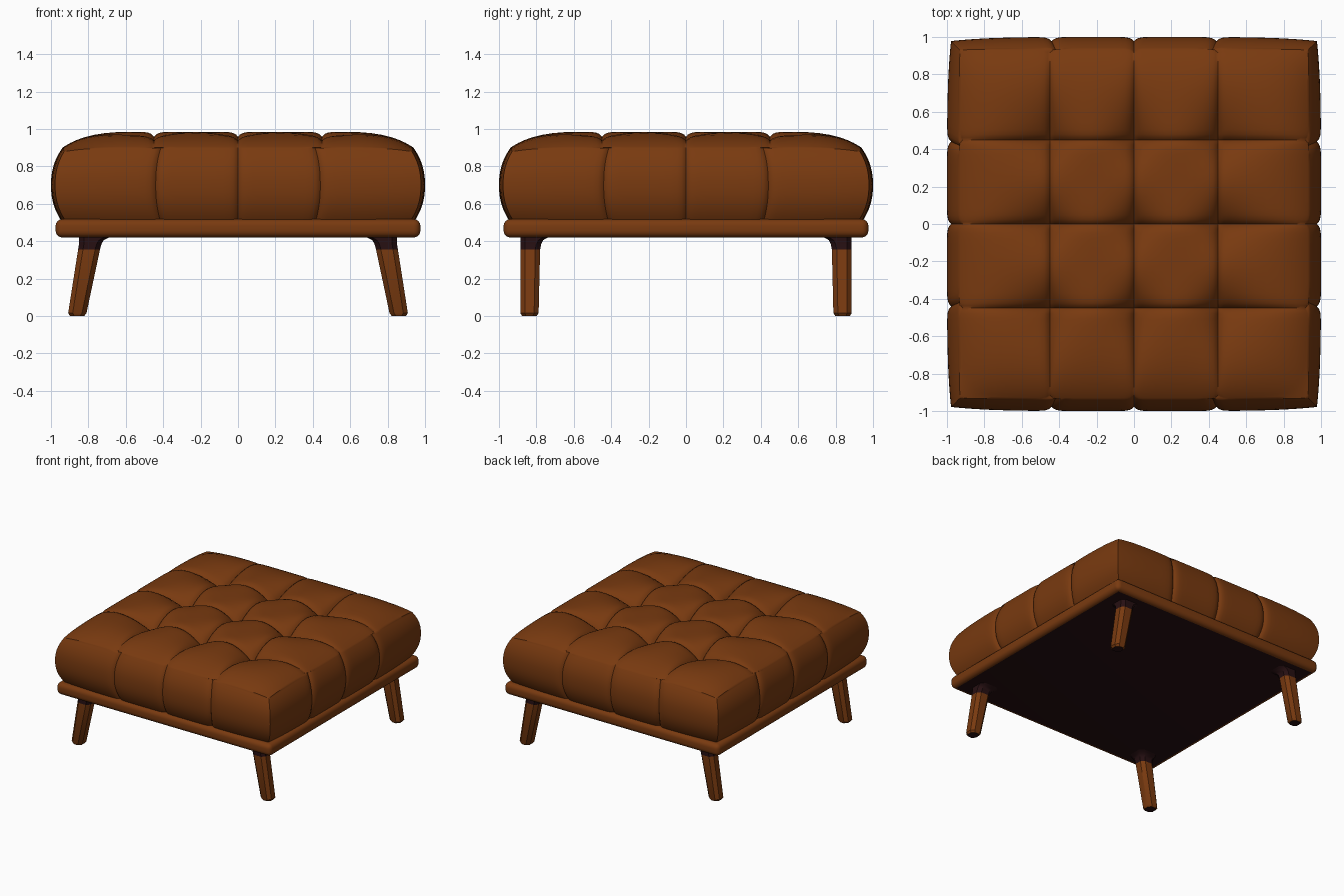
import bpy, bmesh, math

if "Cube" in bpy.data.objects:
    bpy.data.objects.remove(bpy.data.objects["Cube"])


def material(name, rgb):
    m = bpy.data.materials.new(name)
    m.diffuse_color = (*rgb, 1.0)
    m.use_nodes = True
    m.node_tree.nodes["Principled BSDF"].inputs["Base Color"].default_value = m.diffuse_color
    return m


brown = material("brown leather and wood", (0.19, 0.042, 0.005))
dark = material("dark brown", (0.020, 0.005, 0.006))


def finish(name, bm, angle=40):
    bmesh.ops.recalc_face_normals(bm, faces=bm.faces)
    me = bpy.data.meshes.new(name)
    bm.to_mesh(me)
    bm.free()
    me.materials.append(brown)
    me.materials.append(dark)
    ob = bpy.data.objects.new(name, me)
    bpy.context.collection.objects.link(ob)
    bpy.ops.object.select_all(action='DESELECT')
    ob.select_set(True)
    bpy.context.view_layer.objects.active = ob
    bpy.ops.object.shade_smooth_by_angle(angle=math.radians(angle))
    return ob


# Tufted cushion: a unit grid with walls, then shaped by its cell position
SEAMS = (-1.0, -0.45, 0.0, 0.45, 1.0)
CELL = 14
N = 4 * CELL
ROWS = 18


def cell_coord(t):
    """Grid position 0..N -> (plan position, seam crease, tuft pull)."""
    c = min(int(t // CELL), 3)
    s = t / CELL - c
    s = s - math.sin(2 * math.pi * s) * 0.11       # denser rows near the seams
    pos = SEAMS[c] + (SEAMS[c + 1] - SEAMS[c]) * s
    near = min(abs(pos - k) for k in SEAMS[1:4])
    crease = math.exp(-near / 0.018)
    if c == 0:
        pull = s ** 2.5
    elif c == 3:
        pull = (1 - s) ** 2.5
    else:
        pull = abs(2 * s - 1) ** 2
    return pos, crease, pull


def edge_drop(p):
    return max(0.0, (abs(p) - 0.55) / 0.45) ** 2.6


def half_width(z):
    return 1.0 - 0.055 * abs((z - 0.70) / 0.19) ** 2.3


def shape(i, j, w):
    u, cu, pu = cell_coord(i)
    v, cv, pv = cell_coord(j)
    eu, ev = edge_drop(u), edge_drop(v)
    top = 0.985 - 0.085 * (eu + ev - 0.75 * eu * ev)
    top -= 0.026 * max(cu * (1 - ev), cv * (1 - eu)) + 0.11 * pu * pv
    z = 0.515 + (top - 0.515) * w
    # side walls bulge, pinch at the seams and taper slightly to the corners
    h = half_width(min(z, 0.90))
    x = u * (h - 0.022 * abs(v) ** 5 - 0.022 * cv * abs(u) ** 12)
    y = v * (h - 0.022 * abs(u) ** 5 - 0.022 * cu * abs(v) ** 12)
    if w == 1:                                      # interior of the top
        x = u * (1 - (1 - x / u) * abs(u) ** 4) if u else 0
        y = v * (1 - (1 - y / v) * abs(v) ** 4) if v else 0
    return x, y, z


bm = bmesh.new()
top = [[bm.verts.new(shape(i, j, 1)) for j in range(N + 1)] for i in range(N + 1)]
for i in range(N):
    for j in range(N):
        bm.faces.new((top[i][j], top[i + 1][j], top[i + 1][j + 1], top[i][j + 1]))
rim = ([(i, 0) for i in range(N)] + [(N, j) for j in range(N)]
       + [(i, N) for i in range(N, 0, -1)] + [(0, j) for j in range(N, 0, -1)])
ring = [top[i][j] for i, j in rim]
for r in range(1, ROWS + 1):
    w = 0.5 + 0.5 * math.cos(math.pi * r / ROWS)
    w = max(w, 0.0)
    low = [bm.verts.new(shape(i, j, w)) for i, j in rim]
    for k in range(len(rim)):
        n = (k + 1) % len(rim)
        bm.faces.new((ring[k], low[k], low[n], ring[n]))
    ring = low
bm.faces.new(ring)
finish("tufted_cushion", bm, 50)

# Rounded wooden platform
bm = bmesh.new()
bmesh.ops.create_cube(bm, size=1)
for v in bm.verts:
    v.co = (v.co.x * 1.95, v.co.y * 1.95, 0.469 + v.co.z * 0.098)
bmesh.ops.bevel(bm, geom=bm.edges[:], offset=0.036, segments=5, profile=0.5,
                affect='EDGES')
bm.normal_update()
for f in bm.faces:
    f.material_index = 1 if f.normal.z < -0.99 else 0
finish("platform", bm)


# Lofted chamfered-rectangle part; rings are (z, x0, x1, y0, y1, chamfer)
def loft(name, rings, sx, sy, all_dark=False):
    bm = bmesh.new()
    loops = []
    for z, x0, x1, y0, y1, c in rings:
        pts = [(x0 + c, y0), (x1 - c, y0), (x1, y0 + c), (x1, y1 - c),
               (x1 - c, y1), (x0 + c, y1), (x0, y1 - c), (x0, y0 + c)]
        loops.append([bm.verts.new((sx * x, sy * y, z)) for x, y in pts])
    for a, b in zip(loops, loops[1:]):
        for k in range(8):
            n = (k + 1) % 8
            bm.faces.new((a[k], a[n], b[n], b[k]))
    foot = bm.faces.new(loops[0])
    bm.faces.new(loops[-1])
    for f in bm.faces:
        f.material_index = 1 if all_dark or f is foot else 0
    return finish(name, bm, 35)


LEG = [(0.0, 0.822, 0.898, 0.798, 0.877, 0.022),
       (0.016, 0.810, 0.908, 0.788, 0.886, 0.024),
       (0.355, 0.738, 0.855, 0.780, 0.886, 0.026)]
COLLAR = [(0.355, 0.738, 0.855, 0.780, 0.886, 0.026),
          (0.385, 0.730, 0.850, 0.774, 0.886, 0.026),
          (0.405, 0.718, 0.850, 0.764, 0.886, 0.026),
          (0.415, 0.700, 0.850, 0.748, 0.886, 0.026),
          (0.425, 0.680, 0.850, 0.730, 0.886, 0.026)]

# Four splayed legs with flared dark collars
for sy, row in ((-1, "front"), (1, "back")):
    for sx, side in ((-1, "left"), (1, "right")):
        loft(f"{row}_{side}_leg", LEG, sx, sy)
        loft(f"{row}_{side}_leg_collar", COLLAR, sx, sy, True)
